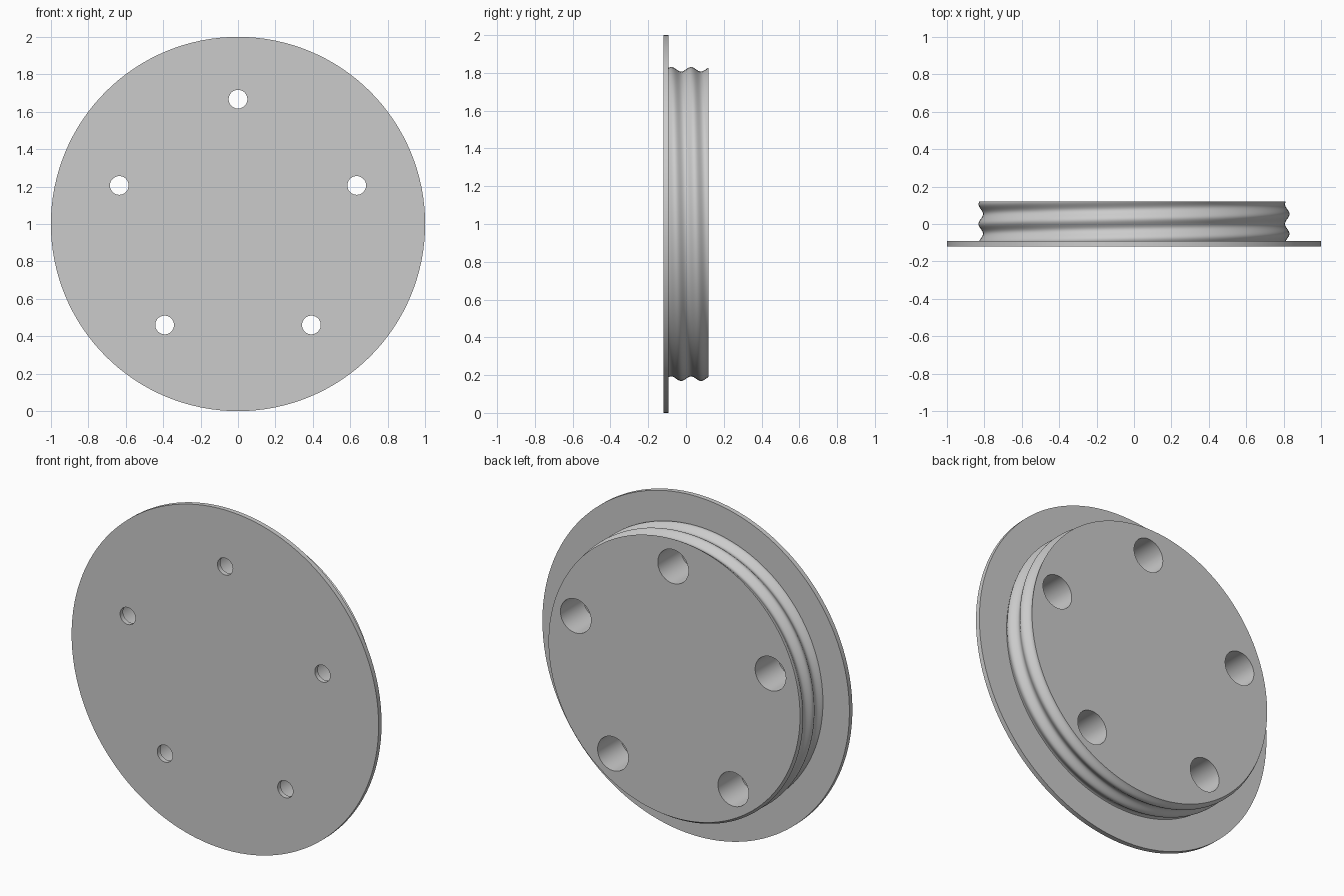
import bpy
import bmesh
from math import sin, cos, pi, radians
from mathutils import Matrix, Vector

cube = bpy.data.objects.get("Cube")
if cube:
    bpy.data.objects.remove(cube, do_unlink=True)

FRONT, FLANGE_BACK, BACK = -0.12, -0.092, 0.12
PLUG_RADIUS, RIDGE, PITCH = 0.819, 0.012, 0.105
HOLE_RING, HOLES, SEGMENTS = 0.667, 5, 128

grey = bpy.data.materials.new("plain grey")
grey.use_nodes = True
colour = (0.6, 0.6, 0.6, 1)
grey.diffuse_color = colour
grey.node_tree.nodes["Principled BSDF"].inputs["Base Color"].default_value = colour


def make_object(name, bm):
    bmesh.ops.recalc_face_normals(bm, faces=bm.faces)
    mesh = bpy.data.meshes.new(name)
    bm.to_mesh(mesh)
    bm.free()
    mesh.materials.append(grey)
    obj = bpy.data.objects.new(name, mesh)
    bpy.context.collection.objects.link(obj)
    return obj


def add_disc(bm, x, z, radius, y0, y1, segments):
    """Solid cylinder lying along y."""
    place = Matrix.Translation((x, (y0 + y1) / 2, z)) @ Matrix.Rotation(pi / 2, 4, "X")
    bmesh.ops.create_cone(bm, cap_ends=True, segments=segments, radius1=radius,
                          radius2=radius, depth=y1 - y0, matrix=place)


def drill(obj, radius):
    """Cut the ring of holes, then shade smooth with sharp edges kept."""
    bm = bmesh.new()
    for i in range(HOLES):
        a = pi / 2 + i * 2 * pi / HOLES
        add_disc(bm, HOLE_RING * cos(a), 1 + HOLE_RING * sin(a), radius, -0.3, 0.3, 48)
    cutter = make_object("hole_cutter", bm)
    cutter.hide_render = True
    mod = obj.modifiers.new("holes", "BOOLEAN")
    mod.operation, mod.solver, mod.object = "DIFFERENCE", "EXACT", cutter
    bpy.ops.object.select_all(action="DESELECT")
    obj.select_set(True)
    bpy.context.view_layer.objects.active = obj
    bpy.ops.object.modifier_apply(modifier=mod.name)
    bpy.data.objects.remove(cutter, do_unlink=True)
    bpy.ops.object.shade_smooth_by_angle(angle=radians(35))


# Thin round flange with small bolt holes
bm = bmesh.new()
add_disc(bm, 0, 1, 1, FRONT, FLANGE_BACK, SEGMENTS)
flange = make_object("flange", bm)
drill(flange, 0.05)

# Plug with a rounded helical thread, slightly sunk into the flange
bm = bmesh.new()
start, steps = FLANGE_BACK - 0.005, 36
rings = []
for j in range(steps + 1):
    y = start + (BACK - start) * j / steps
    ring = []
    for i in range(SEGMENTS):
        a = 2 * pi * i / SEGMENTS
        r = PLUG_RADIUS + RIDGE * cos(2 * pi * (y - 0.053) / PITCH + a)
        ring.append(bm.verts.new(Vector((r * cos(a), y, 1 + r * sin(a)))))
    rings.append(ring)
for low, high in zip(rings, rings[1:]):
    for i in range(SEGMENTS):
        k = (i + 1) % SEGMENTS
        bm.faces.new((low[i], low[k], high[k], high[i]))
bm.faces.new(rings[0])
bm.faces.new(rings[-1])
plug = make_object("threaded_plug", bm)
drill(plug, 0.1)
